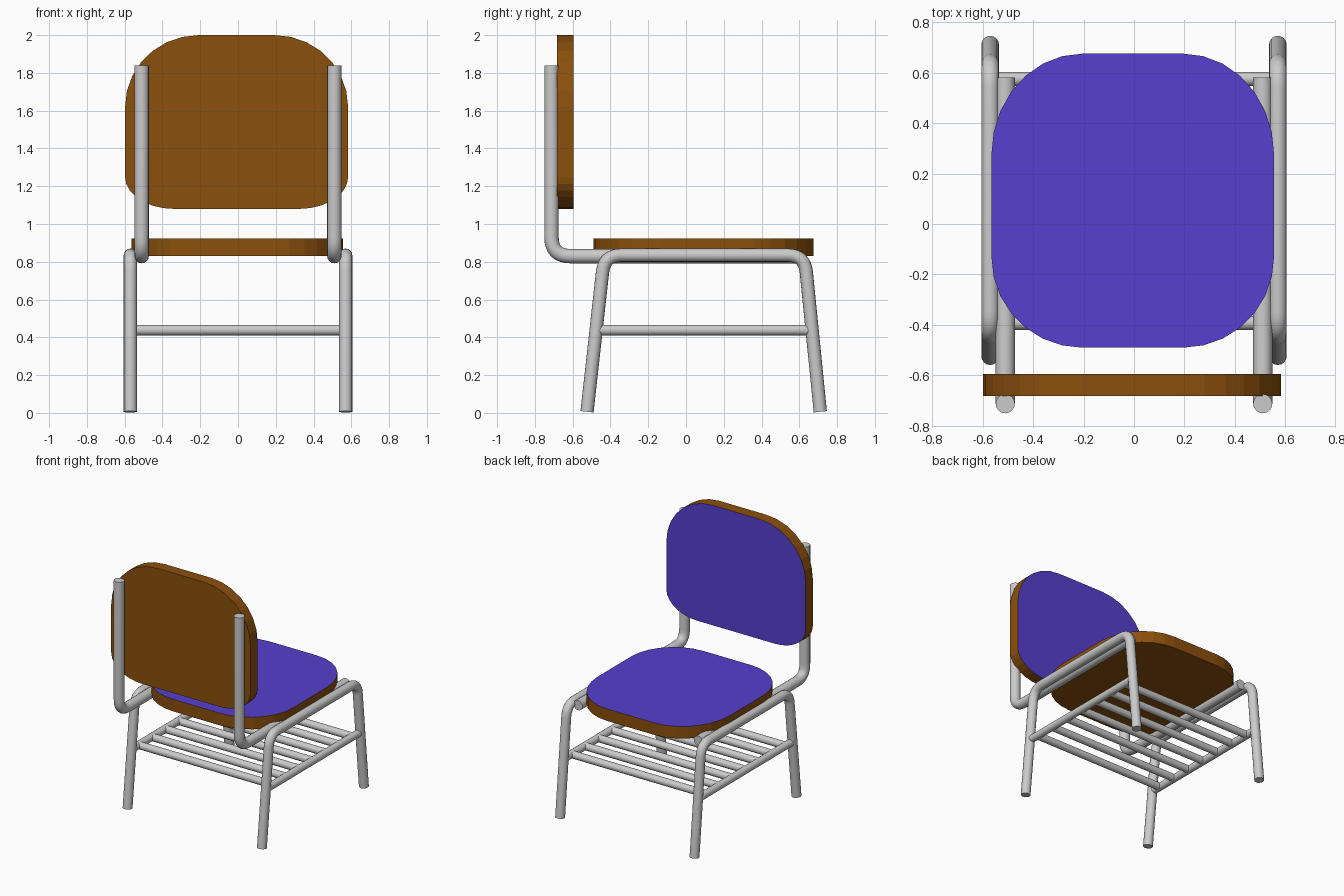
import bpy, bmesh
from math import cos, sin, pi
from mathutils import Vector

if "Cube" in bpy.data.objects:
    bpy.data.objects.remove(bpy.data.objects["Cube"])


def material(name, rgb):
    m = bpy.data.materials.new(name)
    m.diffuse_color = (*rgb, 1)
    m.use_nodes = True
    m.node_tree.nodes["Principled BSDF"].inputs["Base Color"].default_value = m.diffuse_color
    return m


WOOD = material("wood", (0.26, 0.08, 0.004))
FABRIC = material("blue_fabric", (0.095, 0.05, 0.62))


def fillet(points, trim, steps=8):
    """Round the inner corners of a path."""
    pts = [Vector(p) for p in points]
    out = [pts[0]]
    for a, p, b in zip(pts, pts[1:], pts[2:]):
        s = p + (a - p).normalized() * trim
        e = p + (b - p).normalized() * trim
        for i in range(steps + 1):
            t = i / steps
            out.append(s * (1 - t) ** 2 + p * 2 * t * (1 - t) + e * t * t)
    return out + [pts[-1]]


def tube(name, points, radius, trim=0.1):
    """Round capped tube along a filleted path."""
    path = fillet(points, trim)
    cu = bpy.data.curves.new(name, 'CURVE')
    cu.dimensions = '3D'
    cu.bevel_depth = radius
    cu.bevel_resolution = 6
    cu.use_fill_caps = True
    sp = cu.splines.new('POLY')
    sp.points.add(len(path) - 1)
    for q, v in zip(sp.points, path):
        q.co = (*v, 1)
    ob = bpy.data.objects.new(name, cu)
    bpy.context.collection.objects.link(ob)
    bpy.ops.object.select_all(action='DESELECT')
    ob.select_set(True)
    bpy.context.view_layer.objects.active = ob
    bpy.ops.object.convert(target='MESH')
    bpy.ops.object.shade_smooth_by_angle(angle=0.7)


def outline(x0, x1, v0, v1, low, high, n=7):
    """Rounded panel outline; low and high are (rx, rv) corner radii."""
    corners = [(x1, v1, -1, -1, high, 0), (x0, v1, 1, -1, high, 1),
               (x0, v0, 1, 1, low, 2), (x1, v0, -1, 1, low, 3)]
    pts = []
    for x, v, sx, sv, (rx, rv), q in corners:
        for i in range(n + 1):
            a = (q + i / n) * pi / 2
            pts.append((x + sx * rx + rx * cos(a), v + sv * rv + rv * sin(a)))
    return pts


def panel(name, pts, place, thickness_vec):
    """Extruded wooden board with a fabric face on the extruded side."""
    bm = bmesh.new()
    base = bm.faces.new([bm.verts.new(place(*p)) for p in pts])
    top = bmesh.ops.extrude_face_region(bm, geom=[base], use_keep_orig=True)["geom"]
    bmesh.ops.translate(bm, vec=thickness_vec,
                        verts=[g for g in top if isinstance(g, bmesh.types.BMVert)])
    for g in top:
        if isinstance(g, bmesh.types.BMFace):
            g.material_index = 1
    bmesh.ops.recalc_face_normals(bm, faces=bm.faces)
    me = bpy.data.meshes.new(name)
    bm.to_mesh(me)
    bm.free()
    me.materials.append(WOOD)
    me.materials.append(FABRIC)
    bpy.context.collection.objects.link(bpy.data.objects.new(name, me))


# Seat and backrest boards
panel("seat", outline(-0.565, 0.555, -0.49, 0.675, (0.36, 0.36), (0.36, 0.4)),
      lambda x, v: (x, v, 0.83), (0, 0, 0.092))
panel("backrest", outline(-0.598, 0.583, 1.08, 2.0, (0.26, 0.17), (0.39, 0.38)),
      lambda x, v: (x, -0.682, v), (0, 0.087, 0))

# Side frames: leg hoop, bent back support, rack rail
for side, s in (("left", -1), ("right", 1)):
    x = s * 0.57
    tube(side + "_leg_hoop", [(x, -0.524, 0.006), (x, -0.432, 0.835),
                              (x, 0.628, 0.835), (x, 0.711, 0.006)], 0.035, 0.09)
    x = s * 0.51
    tube(side + "_back_support", [(x, -0.712, 1.84), (x, -0.712, 0.83),
                                  (x, 0.58, 0.83)], 0.038, 0.1)
    x = s * 0.57
    tube(side + "_rack_rail", [(x, -0.475, 0.438), (x, 0.667, 0.438)], 0.028)

# Rack crossbars under the seat
BARS = 7
for i in range(BARS):
    y = -0.392 + i * 0.967 / (BARS - 1)
    tube(f"rack_bar_{i + 1}", [(-0.57, y, 0.438), (0.57, y, 0.438)], 0.028)
